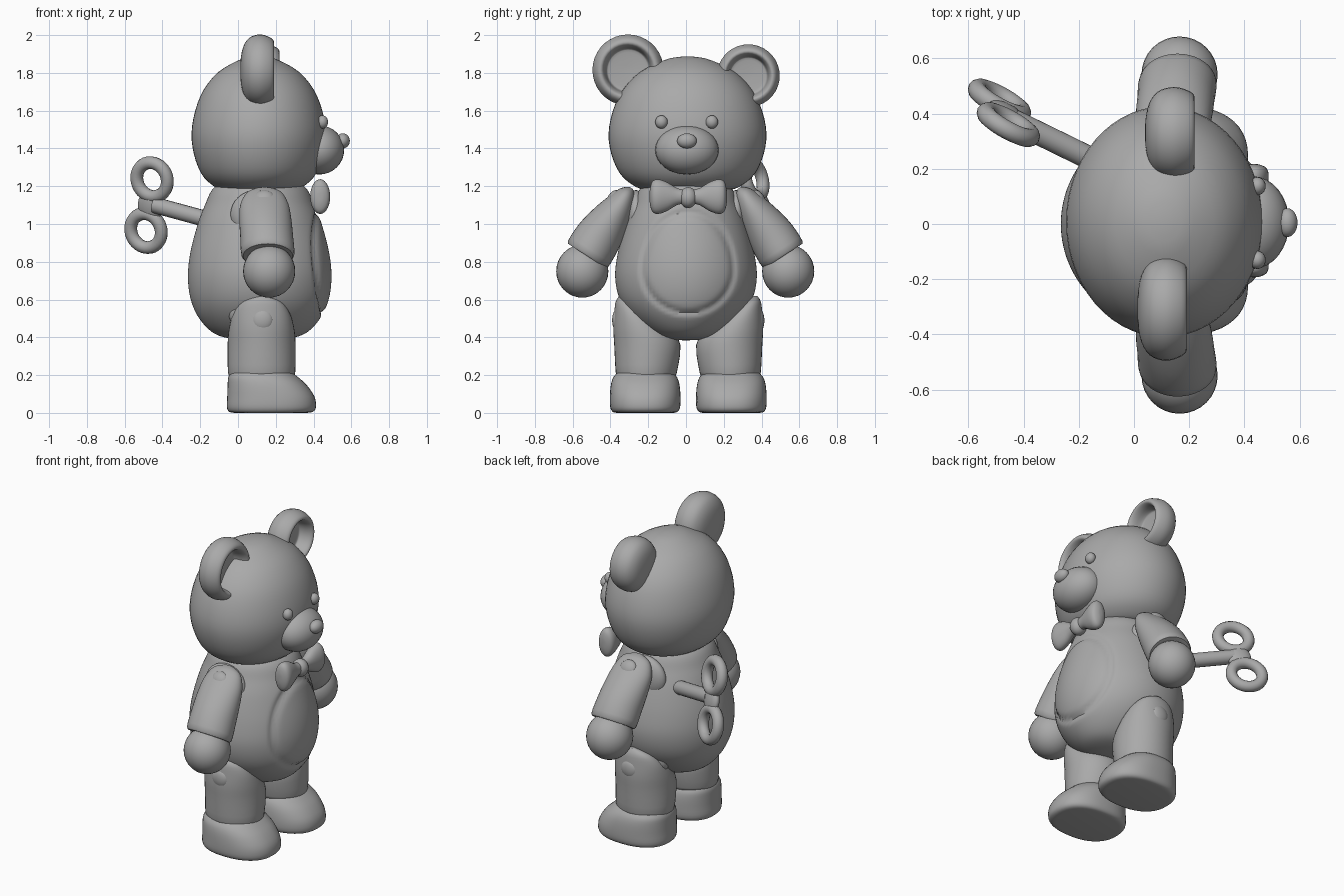
import bpy, bmesh, math
from mathutils import Vector, Matrix

if "Cube" in bpy.data.objects:
    bpy.data.objects.remove(bpy.data.objects["Cube"])

grey = bpy.data.materials.new("plush_grey")
grey.diffuse_color = (0.4, 0.4, 0.4, 1)
grey.use_nodes = True
grey.node_tree.nodes["Principled BSDF"].inputs["Base Color"].default_value = grey.diffuse_color


def finish(name, bm):
    bmesh.ops.remove_doubles(bm, verts=bm.verts, dist=0.0004)
    bmesh.ops.recalc_face_normals(bm, faces=bm.faces)
    me = bpy.data.meshes.new(name)
    bm.to_mesh(me)
    bm.free()
    me.materials.append(grey)
    ob = bpy.data.objects.new(name, me)
    bpy.context.collection.objects.link(ob)
    return ob


def spline(rows, steps):
    """Catmull-Rom interpolation through rows of numbers."""
    out, n = [], len(rows)
    for i in range(n - 1):
        a, b, c, d = (rows[max(0, min(n - 1, i + k))] for k in (-1, 0, 1, 2))
        for s in range(steps):
            t = s / steps
            out.append([0.5 * (2 * q + (r - p) * t + (2 * p - 5 * q + 4 * r - w) * t * t
                               + (3 * q - p - 3 * r + w) * t ** 3)
                        for p, q, r, w in zip(a, b, c, d)])
    return out + [list(rows[-1])]


def loft(name, rows, u, v, segs=40, steps=3, power=2.0, warp=None):
    """Skin through rings; each row is (x, y, z, radius along u, radius along v)."""
    u, v = Vector(u), Vector(v)
    bm = bmesh.new()
    rings = []
    for x, y, z, ru, rv in spline(rows, steps):
        ring = []
        for k in range(segs):
            a = math.tau * k / segs
            c, s = math.cos(a), math.sin(a)
            c = math.copysign(abs(c) ** (2 / power), c)
            s = math.copysign(abs(s) ** (2 / power), s)
            p = Vector((x, y, z)) + u * (c * max(ru, 0)) + v * (s * max(rv, 0))
            ring.append(bm.verts.new(warp(p) if warp else p))
        rings.append(ring)
    for r0, r1 in zip(rings, rings[1:]):
        for k in range(segs):
            j = (k + 1) % segs
            bm.faces.new((r0[k], r0[j], r1[j], r1[k]))
    bm.faces.new(rings[0])
    bm.faces.new(rings[-1])
    return finish(name, bm)


def ball(name, loc, radii, axes=None, segs=32):
    """Ellipsoid, optionally aligned to three axis vectors."""
    m = Matrix(axes).transposed().to_4x4() if axes else Matrix.Identity(4)
    m = Matrix.Translation(loc) @ m @ Matrix.Diagonal((*radii, 1))
    bm = bmesh.new()
    bmesh.ops.create_uvsphere(bm, u_segments=segs, v_segments=segs // 2, radius=1, matrix=m)
    return finish(name, bm)


X, Y, Z = (1, 0, 0), (0, 1, 0), (0, 0, 1)

# Torso with a groove outlining the belly patch
def belly_groove(p):
    if p.x > 0.15:
        h = 0.30 if p.z > 0.76 else 0.23
        d = math.hypot((p.y - 0.01) / 0.24, (p.z - 0.76) / h)
        p.x -= 0.016 * math.exp(-((d - 1) / 0.06) ** 2)
    return p

torso = [(0.384, 0.0, 0.0), (0.39, 0.13, 0.10), (0.42, 0.24, 0.19), (0.5, 0.32, 0.285),
         (0.6, 0.365, 0.35), (0.72, 0.38, 0.375), (0.85, 0.367, 0.36), (1.0, 0.328, 0.32),
         (1.1, 0.29, 0.28), (1.19, 0.245, 0.24), (1.26, 0.15, 0.15)]
loft("torso", [(0.115, 0, z, a, b) for z, a, b in torso], X, Y, 128, 6, warp=belly_groove)

# Head
head = [(0, 1.17), (0.5, 1.178), (0.7, 1.208), (0.86, 1.27), (0.965, 1.37), (1, 1.48),
        (0.945, 1.6), (0.82, 1.71), (0.6, 1.805), (0.3, 1.867), (0.12, 1.884), (0, 1.887)]
loft("head", [(0.11, 0.008, z, 0.356 * r, 0.418 * r) for r, z in head], X, Y, 56)

# Ears: cupped discs open to the front
ear = [(0, 0.09), (0.5, 0.095), (0.61, 0.105), (0.66, 0.15), (0.75, 0.178), (0.88, 0.17),
       (0.985, 0.13), (1, 0.09), (0.9, 0.045), (0.65, 0.015), (0.3, 0.002), (0, 0)]
for name, x, y, z, size in (("right_ear", 0.012, -0.307, 1.815, 0.187),
                            ("left_ear", 0.04, 0.33, 1.785, 0.165)):
    loft(name, [(x + d, y, z, size * r, size * r) for r, d in ear], Y, Z, 36)

# Face
ball("muzzle", (0.43, 0.005, 1.392), (0.132, 0.168, 0.13))
ball("nose", (0.555, 0.005, 1.44), (0.037, 0.052, 0.04))
for side, y in (("right", -0.13), ("left", 0.137)):
    ball(side + "_eye", (0.447, y, 1.54), (0.03, 0.033, 0.035), segs=20)

# Bow tie
wing = [(0.01, 0.03, 0.035), (0.06, 0.035, 0.045), (0.11, 0.045, 0.075), (0.16, 0.053, 0.092),
        (0.19, 0.045, 0.08), (0.203, 0.02, 0.04), (0.205, 0.002, 0.005)]
ball("bow_knot", (0.435, 0.012, 1.14), (0.05, 0.047, 0.055))

for side, s in (("right", -1), ("left", 1)):
    loft(side + "_bow_wing", [(0.435, 0.012 + s * w, 1.145, a, b) for w, a, b in wing],
         X, Z, 28)

    # Arm: slanted sleeve, round paw, shoulder joint and button
    sleeve = [(0.14, 0.285, 1.19, 0.01, 0.02), (0.14, 0.305, 1.165, 0.045, 0.09),
              (0.14, 0.345, 1.10, 0.078, 0.128), (0.145, 0.40, 1.02, 0.105, 0.138),
              (0.152, 0.46, 0.93, 0.124, 0.14), (0.158, 0.515, 0.84, 0.126, 0.14),
              (0.158, 0.52, 0.832, 0.10, 0.11)]
    out = Vector((0, s * 0.84, 0.545))
    loft(side + "_arm", [(x, s * y - 0.004, z, a, b) for x, y, z, a, b in sleeve], out, X)
    ball(side + "_paw", (0.165, s * 0.545 - 0.004, 0.75), (0.138, 0.138, 0.14))
    ball(side + "_shoulder_joint", (0.10, s * 0.265, 1.05), (0.14, 0.06, 0.13))
    frame = (X, out, Vector(X).cross(out))
    ball(side + "_shoulder_button", (0.14, s * 0.385, 1.135), (0.055, 0.03, 0.05), frame, 24)

    # Leg: arched at the hip, with joint and button
    leg = [(0.195, 0.222, 0.15, 0.165), (0.215, 0.222, 0.162, 0.178), (0.36, 0.217, 0.175, 0.18),
           (0.45, 0.247, 0.15, 0.172), (0.53, 0.29, 0.102, 0.148), (0.59, 0.332, 0.052, 0.10),
           (0.62, 0.355, 0.01, 0.02)]
    loft(side + "_leg", [(0.125, 0.012 + s * y, z, b, a) for z, y, a, b in leg], X, Y)
    ball(side + "_hip_joint", (0.10, s * 0.25, 0.53), (0.15, 0.08, 0.12))
    ball(side + "_hip_button", (0.13, 0.012 + s * 0.378, 0.49), (0.056, 0.025, 0.058), segs=24)

    # Foot: flat sole, toe reaching forward
    foot = [(0.004, 0.172, 0.19, 0.15), (0.01, 0.175, 0.222, 0.172), (0.035, 0.177, 0.236, 0.185),
            (0.09, 0.174, 0.231, 0.187), (0.15, 0.155, 0.21, 0.182), (0.19, 0.135, 0.187, 0.17),
            (0.215, 0.125, 0.165, 0.15)]
    loft(side + "_foot", [(x, 0.012 + s * 0.228, z - 0.004, a, b) for z, x, a, b in foot],
         X, Y, 44, power=2.35)

# Wind-up key: shaft, two rings and a web between them
top, low = Vector((-0.455, 0.36, 1.235)), Vector((-0.487, 0.445, 0.965))
up = (top - low).normalized()
axis = Vector((-0.86, 0.40, 0.315))
axis = (axis - up * axis.dot(up)).normalized()
flat = up.cross(axis)
tip = Vector((-0.44, 0.375, 1.10))
loft("key_shaft", [(*(tip - axis * d), 0.043, 0.043) for d in (0.40, 0.2, 0.0)],
     up, flat, 16, 1)
for name, c in (("key_upper_ring", top), ("key_lower_ring", low)):
    bm = bmesh.new()
    grid = []
    for i in range(32):
        a = math.tau * i / 32
        r = up * math.cos(a) + axis * math.sin(a)
        grid.append([bm.verts.new(c + r * (0.092 + 0.034 * math.cos(b)) + flat * 0.034 * math.sin(b))
                     for b in (math.tau * j / 12 for j in range(12))])
    for i in range(32):
        for j in range(12):
            n, m = (i + 1) % 32, (j + 1) % 12
            bm.faces.new((grid[i][j], grid[n][j], grid[n][m], grid[i][m]))
    finish(name, bm)
ball("key_web", (top + low) / 2 - axis * 0.01, (0.085, 0.075, 0.034), (up, axis, flat), 24)

# Smooth shading that keeps sharp edges
for ob in bpy.context.scene.objects:
    ob.select_set(True)
bpy.context.view_layer.objects.active = bpy.data.objects["torso"]
bpy.ops.object.shade_smooth_by_angle(angle=math.radians(45))
